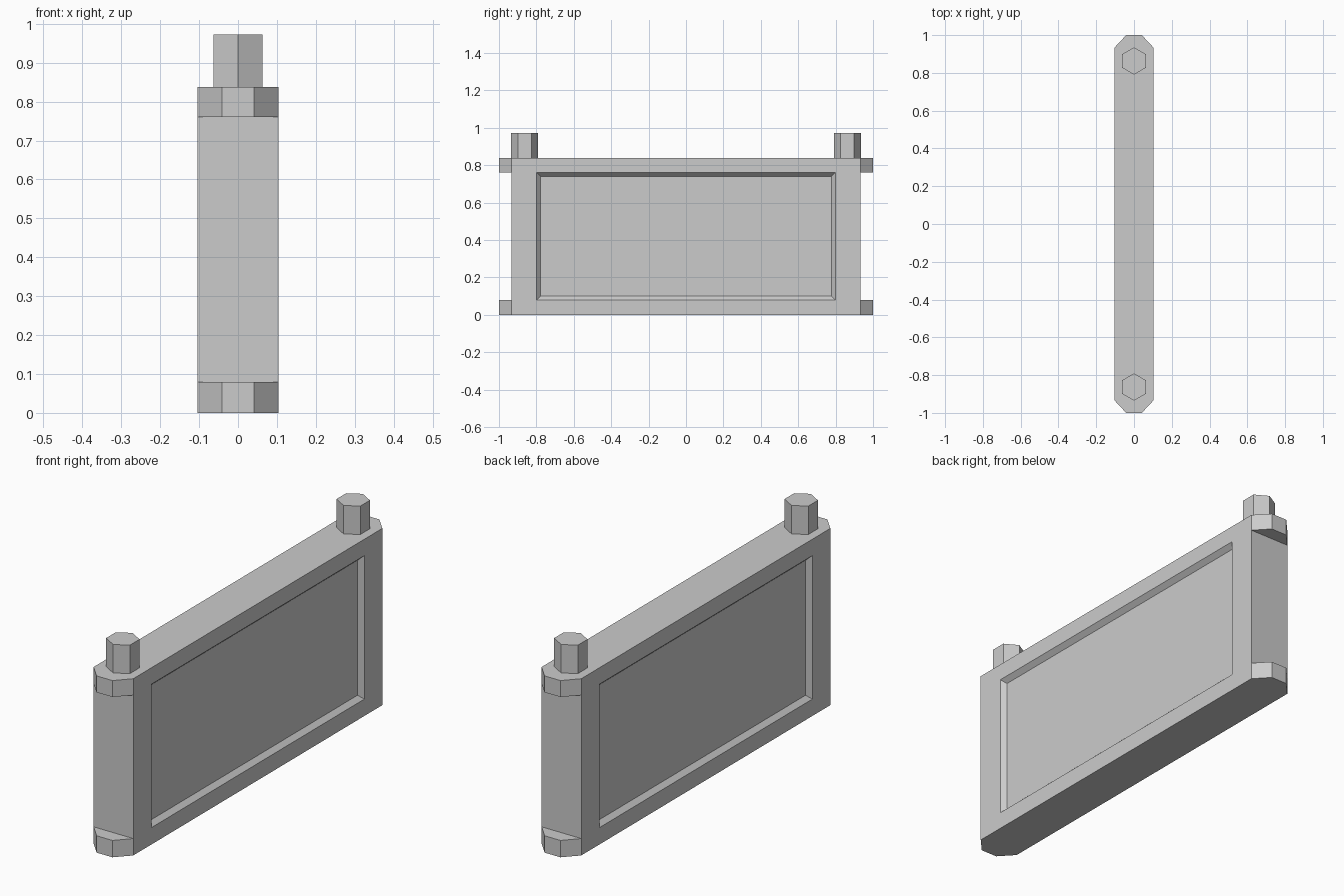
import bpy, bmesh
from mathutils import Matrix

HALF_W, HALF_L, TIP, HEIGHT = 0.104, 0.933, 1.0, 0.838
LOW, HIGH, PANEL_Y = 0.08, 0.76, 0.798

cube = bpy.data.objects.get("Cube")
if cube:
    bpy.data.objects.remove(cube, do_unlink=True)

grey = bpy.data.materials.new("plain_grey")
grey.use_nodes = True
colour = (0.6, 0.6, 0.6, 1)
grey.diffuse_color = colour
grey.node_tree.nodes["Principled BSDF"].inputs["Base Color"].default_value = colour


def add_object(name, bm):
    bmesh.ops.recalc_face_normals(bm, faces=bm.faces[:])
    mesh = bpy.data.meshes.new(name)
    bm.to_mesh(mesh)
    bm.free()
    mesh.materials.append(grey)
    obj = bpy.data.objects.new(name, mesh)
    bpy.context.collection.objects.link(obj)
    return obj


# Slab, cut along the rail heights and the panel ends
bm = bmesh.new()
bmesh.ops.create_cube(bm, size=1, matrix=Matrix.Translation((0, 0, HEIGHT / 2))
                      @ Matrix.Diagonal((2 * HALF_W, 2 * HALF_L, HEIGHT, 1)))
cuts = [((0, 0, z), (0, 0, 1)) for z in (LOW, HIGH)]
cuts += [((0, y, 0), (0, 1, 0)) for y in (-PANEL_Y, PANEL_Y)]
for point, normal in cuts:
    bmesh.ops.bisect_plane(bm, geom=bm.verts[:] + bm.edges[:] + bm.faces[:],
                           plane_co=point, plane_no=normal)
bm.normal_update()

# Recessed panels with sloping rims on both broad sides
panels = []
for f in bm.faces:
    c = f.calc_center_median()
    if abs(f.normal.x) > 0.9 and abs(c.y) < 0.1 and LOW < c.z < HIGH:
        panels.append(f)
bmesh.ops.inset_individual(bm, faces=panels, thickness=0.02, depth=-0.022,
                           use_even_offset=True)

# Tapered lugs on the top and bottom of each end
ends = [f for f in bm.faces if abs(f.normal.y) > 0.9
        and abs(f.calc_center_median().y) > HALF_L - 0.01
        and not LOW < f.calc_center_median().z < HIGH]
for f in ends:
    side = 1 if f.normal.y > 0 else -1
    tip = bmesh.ops.extrude_discrete_faces(bm, faces=[f])["faces"][0]
    for v in tip.verts:
        v.co.y = side * TIP
        v.co.x *= 0.4
add_object("wall_panel", bm)

# Hexagonal pegs on top
for name, y in (("front_peg", -0.863), ("back_peg", 0.863)):
    bm = bmesh.new()
    depth = 0.973 - HEIGHT
    bmesh.ops.create_cone(bm, cap_ends=True, segments=6, radius1=0.072,
                          radius2=0.072, depth=depth)
    # Turn one corner of the hexagon toward the slab's end
    if max(v.co.x for v in bm.verts) > 0.07:
        bmesh.ops.rotate(bm, verts=bm.verts[:], cent=(0, 0, 0),
                         matrix=Matrix.Rotation(1.5708, 3, 'Z'))
    bmesh.ops.translate(bm, verts=bm.verts[:], vec=(0, y, HEIGHT + depth / 2))
    add_object(name, bm)
